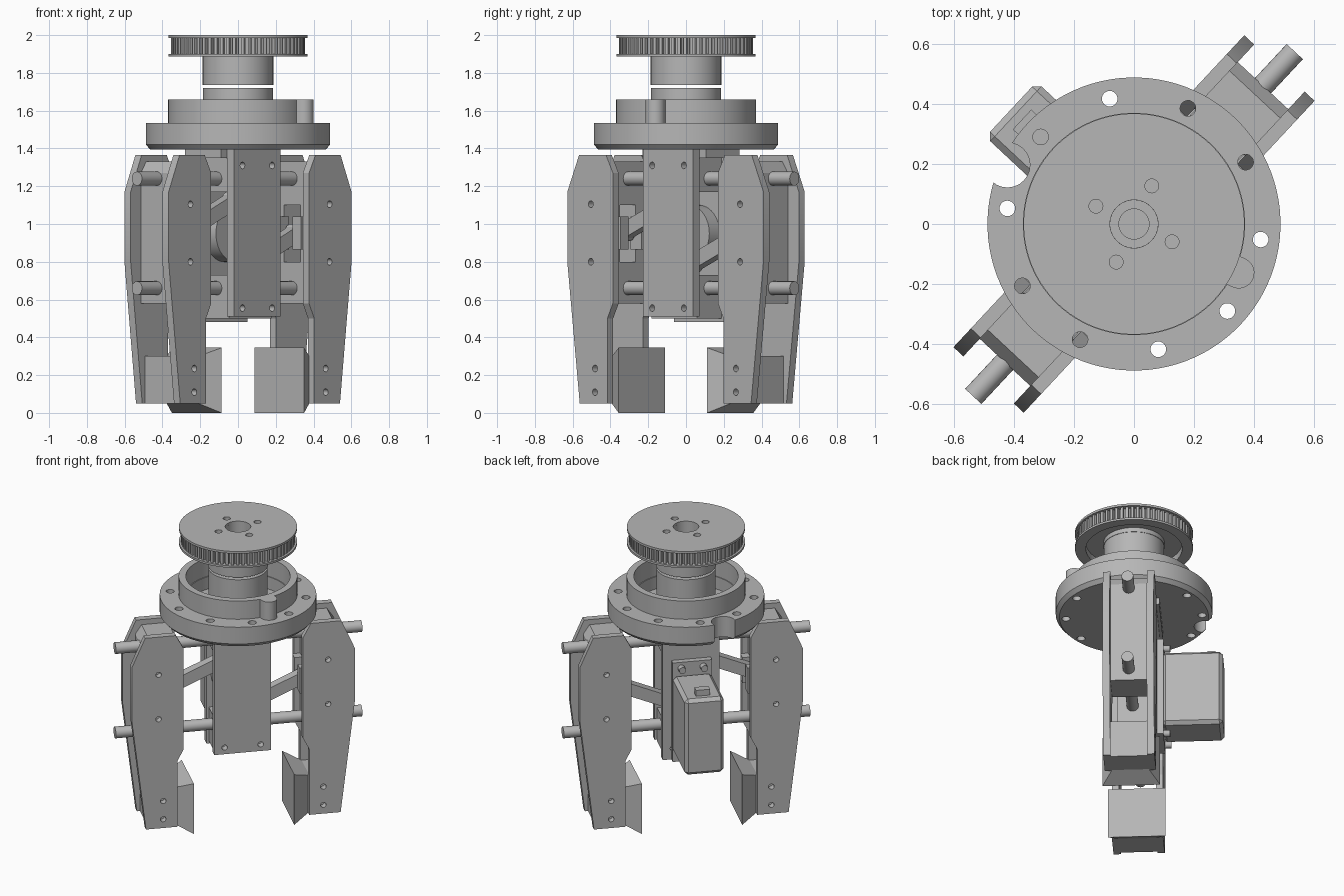
import bpy, bmesh, math
from mathutils import Matrix, Vector

old = bpy.data.objects.get("Cube")
if old:
    bpy.data.objects.remove(old, do_unlink=True)

grey = bpy.data.materials.new("machined grey")
grey.use_nodes = True
COLOR = (0.47, 0.47, 0.47, 1)
grey.diffuse_color = COLOR
grey.node_tree.nodes["Principled BSDF"].inputs["Base Color"].default_value = COLOR

TURN = math.radians(47)  # jaw axis, local x, turned about z


def finish(name, bm):
    bmesh.ops.recalc_face_normals(bm, faces=bm.faces)
    mesh = bpy.data.meshes.new(name)
    bm.to_mesh(mesh)
    bm.free()
    mesh.materials.append(grey)
    ob = bpy.data.objects.new(name, mesh)
    bpy.context.scene.collection.objects.link(ob)
    ob.rotation_euler.z = TURN
    return ob


def box(name, x, y, z, bevel=0):
    bm = bmesh.new()
    bmesh.ops.create_cube(bm, size=1)
    for v in bm.verts:
        v.co = [a + (b - a) * (c + 0.5) for (a, b), c in zip((x, y, z), v.co)]
    if bevel:
        bmesh.ops.bevel(bm, geom=bm.edges[:], offset=bevel, segments=1, affect='EDGES')
    return finish(name, bm)


def prism(name, pts, a, b, axis="y"):
    """Extrude a 2D outline: (x, z) along y, or (x, y) along z."""
    bm = bmesh.new()
    put = (lambda p, h: (p[0], h, p[1])) if axis == "y" else (lambda p, h: (p[0], p[1], h))
    face = bm.faces.new([bm.verts.new(put(p, a)) for p in pts])
    out = bmesh.ops.extrude_face_region(bm, geom=[face])
    shift = Vector((0, b - a, 0) if axis == "y" else (0, 0, b - a))
    bmesh.ops.translate(bm, vec=shift, verts=[v for v in out["geom"] if isinstance(v, bmesh.types.BMVert)])
    return finish(name, bm)


def rod(name, start, end, r, sides=24):
    start, end = Vector(start), Vector(end)
    d = end - start
    bm = bmesh.new()
    m = Matrix.Translation((start + end) / 2) @ d.to_track_quat('Z', 'Y').to_matrix().to_4x4()
    bmesh.ops.create_cone(bm, cap_ends=True, segments=sides, radius1=r, radius2=r,
                          depth=d.length, matrix=m)
    return finish(name, bm)


def lathe(name, profile, sides=96):
    """Spin a closed (radius, z) outline around z."""
    bm = bmesh.new()
    rings = [[bm.verts.new((r * math.cos(t), r * math.sin(t), z)) for r, z in profile]
             for t in (2 * math.pi * i / sides for i in range(sides))]
    n = len(profile)
    for i in range(sides):
        a, b = rings[i], rings[(i + 1) % sides]
        for j in range(n):
            k = (j + 1) % n
            bm.faces.new((a[j], b[j], b[k], a[k]))
    return finish(name, bm)


def cut(ob, cutters):
    bpy.context.view_layer.objects.active = ob
    for c in cutters:
        c.hide_render = True
        mod = ob.modifiers.new("cut", 'BOOLEAN')
        mod.operation, mod.solver, mod.object = 'DIFFERENCE', 'EXACT', c
        bpy.ops.object.modifier_apply(modifier=mod.name)
        bpy.data.objects.remove(c, do_unlink=True)


def polar(r, deg):
    return r * math.cos(math.radians(deg)), r * math.sin(math.radians(deg))


def drill(r, x, y, z0, z1):
    return rod("drill", (x, y, z0), (x, y, z1), r)


# Pulley: two rims, toothed belt track, collar
TEETH = 66
track = []
for i in range(TEETH):
    for f, r in ((0, 0.355), (0.5, 0.355), (0.6, 0.33), (0.9, 0.33)):
        track.append(polar(r, (i + f) * 360 / TEETH))
parts = [prism("pulley_teeth", track, 1.9, 1.985, "z"),
         lathe("pulley_top_rim", [(0.08, 1.985), (0.368, 1.985), (0.368, 2), (0.08, 2)]),
         lathe("pulley_bottom_rim", [(0.3, 1.886), (0.368, 1.886), (0.368, 1.9), (0.3, 1.9)])]
cut(parts[0], [drill(0.08, 0, 0, 1.8, 2.1)])
cut(parts[0], [lathe("groove", [(0.19, 1.85), (0.3, 1.85), (0.3, 1.93), (0.19, 1.93)])])
for ob in parts[:2]:
    cut(ob, [drill(0.023, *polar(0.14, 18 + 90 * i), 1.94, 2.1) for i in range(4)])
lathe("pulley_collar", [(0.08, 1.737), (0.187, 1.737), (0.187, 1.91), (0.08, 1.91)])
lathe("hub", [(0.08, 1.42), (0.185, 1.42), (0.185, 1.72), (0.08, 1.72)])

# Round mounting flange with bolt holes and a cable notch
flange = lathe("flange", [(0.05, 1.395), (0.465, 1.395), (0.488, 1.42), (0.488, 1.535),
                          (0.32, 1.535), (0.32, 1.45), (0.05, 1.45)])
cut(flange, [drill(0.026, *polar(0.425, 18 + 36 * i), 1.3, 1.6) for i in range(10)])
cut(flange, [drill(0.075, *polar(0.465, 108), 1.3, 1.6)])
lathe("flange_ring", [(0.325, 1.53), (0.37, 1.53), (0.37, 1.66), (0.325, 1.66)])
lug = box("ring_lug", (0.34, 0.385), (-0.052, 0.052), (1.53, 1.66))
lug_end = rod("ring_lug_end", (0.385, 0, 1.53), (0.385, 0, 1.66), 0.052)
for ob in (lug, lug_end):
    ob.rotation_euler.z = TURN - math.radians(72)

# Central body: two plates with blocks between, open in the middle
for name, y0, y1, z0 in (("body_front_plate", -0.14, -0.09, 0.51), ("body_back_plate", 0.1, 0.15, 0.48)):
    plate = box(name, (-0.18, 0.18), (y0, y1), (z0, 1.44 if y0 < 0 else 1.4))
    cut(plate, [rod("drill", (x, y0 - 0.02, z), (x, y1 + 0.02, z), 0.018, 16)
                for x in (-0.115, 0.115) for z in (0.555, 1.31)])
box("body_top_block", (-0.165, 0.165), (-0.09, 0.1), (1.17, 1.4))
box("body_bottom_block", (-0.165, 0.165), (-0.09, 0.1), (0.5, 0.73))
box("body_cap", (-0.23, 0.23), (-0.09, 0.17), (1.35, 1.4))

# Servo motor on the back
box("servo_case", (-0.125, 0.125), (0.18, 0.56), (0.55, 1.07), 0.022)
tab = box("servo_tab", (-0.125, 0.125), (0.15, 0.19), (0.48, 1.16))
box("servo_plug", (-0.045, 0.045), (0.46, 0.51), (1.05, 1.11))
for x in (-0.07, 0.07):
    for z in (0.51, 1.12):
        rod("servo_screw", (x, 0.1, z), (x, 0.23, z), 0.022, 16)
rod("servo_horn", (0, 0.02, 0.95), (0, 0.1, 0.95), 0.15, 48)
rod("servo_horn_cap", (0, -0.02, 0.95), (0, 0.02, 0.95), 0.06)

# Guide rods through body and fingers
for z, label in ((1.24, "upper"), (0.66, "lower")):
    rod(label + "_guide_rod", (-0.785, 0, z), (0.785, 0, z), 0.037)

# Fingers, one each side
OUTLINE = [(0.43, 1.365), (0.625, 1.365), (0.71, 1.17), (0.71, 0.8), (0.62, 0.05),
           (0.42, 0.05), (0.42, 0.5), (0.38, 0.58), (0.38, 1.27)]
CORE = [(0.42, 0.58), (0.63, 0.58), (0.63, 1.27), (0.59, 1.33), (0.42, 1.33)]
for s, side in ((1, "left"), (-1, "right")):
    flip = lambda pts: [(s * x, z) for x, z in pts]
    span = lambda a, b: tuple(sorted((s * a, s * b)))
    for y0, y1, which in ((-0.16, -0.115, "front"), (0.115, 0.16, "back")):
        plate = prism(f"{side}_finger_{which}_plate", flip(OUTLINE), y0, y1)
        cut(plate, [rod("drill", (s * x, y0 - 0.02, z), (s * x, y1 + 0.02, z), 0.018, 16)
                    for x, z in ((0.54, 1.105), (0.54, 0.8), (0.51, 0.235), (0.51, 0.11))])
    core = prism(f"{side}_finger_core", flip(CORE), -0.115, 0.115)
    cut(core, [box("slot", span(0.3, 0.56), (-0.06, 0.06), (0.8, 1.1))])
    box(f"{side}_finger_foot", span(0.42, 0.6), (-0.115, 0.115), (0.05, 0.3))
    for y in (-0.08, 0.08):
        box(f"{side}_pivot_lug", span(0.37, 0.45), (y - 0.03, y + 0.03), (0.865, 1.04))
    rod(f"{side}_pivot_pin", (s * 0.44, -0.115, 0.955), (s * 0.44, 0.115, 0.955), 0.022)

    # Flared gripping pad
    bm = bmesh.new()
    back, front = [[bm.verts.new((s * x, y, z)) for y, z in ((-w, lo), (w, lo), (w, hi), (-w, hi))]
                   for x, w, lo, hi in ((0.43, 0.115, 0.05, 0.3), (0.32, 0.18, 0, 0.345))]
    bm.faces.new(back)
    bm.faces.new(front)
    for i in range(4):
        j = (i + 1) % 4
        bm.faces.new((back[i], back[j], front[j], front[i]))
    finish(f"{side}_grip_pad", bm)

    # Link bar from horn to finger
    a, b = Vector((s * 0.44, 0.955)), Vector((s * 0.05, 0.955 - s * 0.17))
    d = (b - a).normalized()
    n = Vector((-d.y, d.x)) * 0.04
    prism(f"{side}_link", [a + n, b + n, b - n, a - n], -0.045, 0.02)
    for p, end in ((a, "outer"), (b, "inner")):
        rod(f"{side}_link_{end}_eye", (p.x, -0.05, p.y), (p.x, 0.03, p.y), 0.045)

# Shading: round parts smooth, edges sharp
bpy.ops.object.select_all(action='DESELECT')
for ob in bpy.context.scene.objects:
    if ob.type == 'MESH' and grey.name in ob.data.materials:
        ob.select_set(True)
        bpy.context.view_layer.objects.active = ob
bpy.ops.object.shade_smooth_by_angle(angle=math.radians(25))
